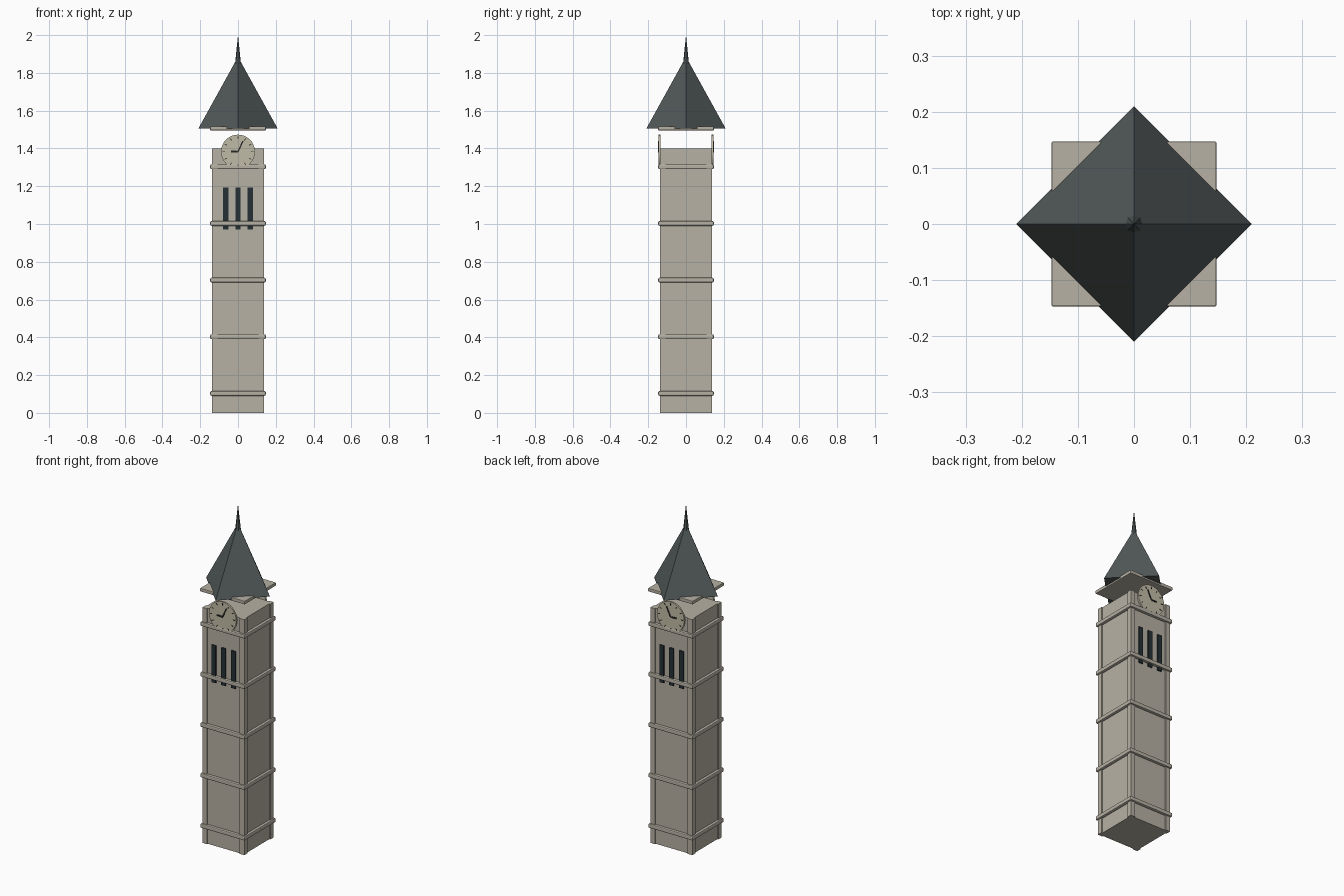
import bpy, math

if "Cube" in bpy.data.objects:
    bpy.data.objects.remove(bpy.data.objects["Cube"])


def material(name, rgb):
    m = bpy.data.materials.new(name)
    m.diffuse_color = (*rgb, 1)
    m.use_nodes = True
    m.node_tree.nodes["Principled BSDF"].inputs["Base Color"].default_value = m.diffuse_color
    return m


STONE = material("stone", (0.47, 0.44, 0.37))
SLATE = material("slate", (0.085, 0.1, 0.1))
DARK = material("dark_opening", (0.018, 0.03, 0.035))
DIAL = material("dial", (0.53, 0.5, 0.38))
BLACK = material("hand_black", (0.02, 0.02, 0.02))


def finish(name, mat, bevel=0, mirror=None):
    ob = bpy.context.object
    ob.name = name
    ob.data.materials.append(mat)
    bpy.ops.object.transform_apply(location=True, rotation=True, scale=True)
    if bevel:
        b = ob.modifiers.new("bevel", 'BEVEL')
        b.width, b.segments = bevel, 2
    if mirror:
        m = ob.modifiers.new("mirror", 'MIRROR')
        m.use_axis = mirror
    return ob


def box(name, loc, size, mat, rot=0, **kw):
    bpy.ops.mesh.primitive_cube_add(size=1, location=loc, rotation=(0, rot, 0))
    bpy.context.object.scale = size
    return finish(name, mat, **kw)


def cone(name, sides, r1, r2, z0, z1, mat):
    bpy.ops.mesh.primitive_cone_add(vertices=sides, radius1=r1, radius2=r2,
                                    depth=z1 - z0, location=(0, 0, (z0 + z1) / 2))
    return finish(name, mat)


FRONT_BACK = (False, True, False)

# Shaft with four corner pilasters
box("shaft", (0, 0, 0.7), (0.262, 0.262, 1.4), STONE)
box("corner_pilasters", (0.1225, 0.1225, 0.7), (0.03, 0.03, 1.4), STONE,
    mirror=(True, True, False))

# String courses
for i in range(5):
    box(f"string_course_{i + 1}", (0, 0, 0.103 + 0.3 * i), (0.294, 0.294, 0.025),
        STONE, bevel=0.006)

# Belfry slots on front and back
for i in (-1, 0, 1):
    box(f"belfry_slot_{i + 2}", (0.065 * i, -0.129, 1.083), (0.028, 0.018, 0.222),
        DARK, mirror=FRONT_BACK)

# Clock dials on front and back
CZ, CY = 1.383, -0.145
bpy.ops.mesh.primitive_cylinder_add(vertices=32, radius=0.09, depth=0.01,
                                    location=(0, -0.14, CZ), rotation=(math.pi / 2, 0, 0))
finish("clock_dial", DIAL, mirror=FRONT_BACK)
bpy.ops.object.shade_smooth_by_angle()

# Hour marks and hands
for i in range(12):
    a = i * math.pi / 6
    box(f"hour_mark_{i + 1}", (0.075 * math.sin(a), CY, CZ + 0.075 * math.cos(a)),
        (0.004, 0.003, 0.013), BLACK, rot=a, mirror=FRONT_BACK)


def hand(name, angle, length, width):
    a = math.radians(angle)
    box(name, (math.sin(a) * length / 2, CY - 0.001, CZ + math.cos(a) * length / 2),
        (width, 0.004, length), BLACK, rot=a, mirror=FRONT_BACK)


hand("minute_hand", 25, 0.062, 0.007)
hand("hour_hand", 272, 0.038, 0.009)

# Cornice slab, diamond-set roof and finial spire
box("cornice_slab", (0, 0, 1.506), (0.294, 0.294, 0.02), STONE, bevel=0.003)
cone("pyramid_roof", 4, 0.21, 0, 1.505, 1.885, SLATE)
cone("spire", 8, 0.016, 0, 1.845, 2.0, SLATE)
